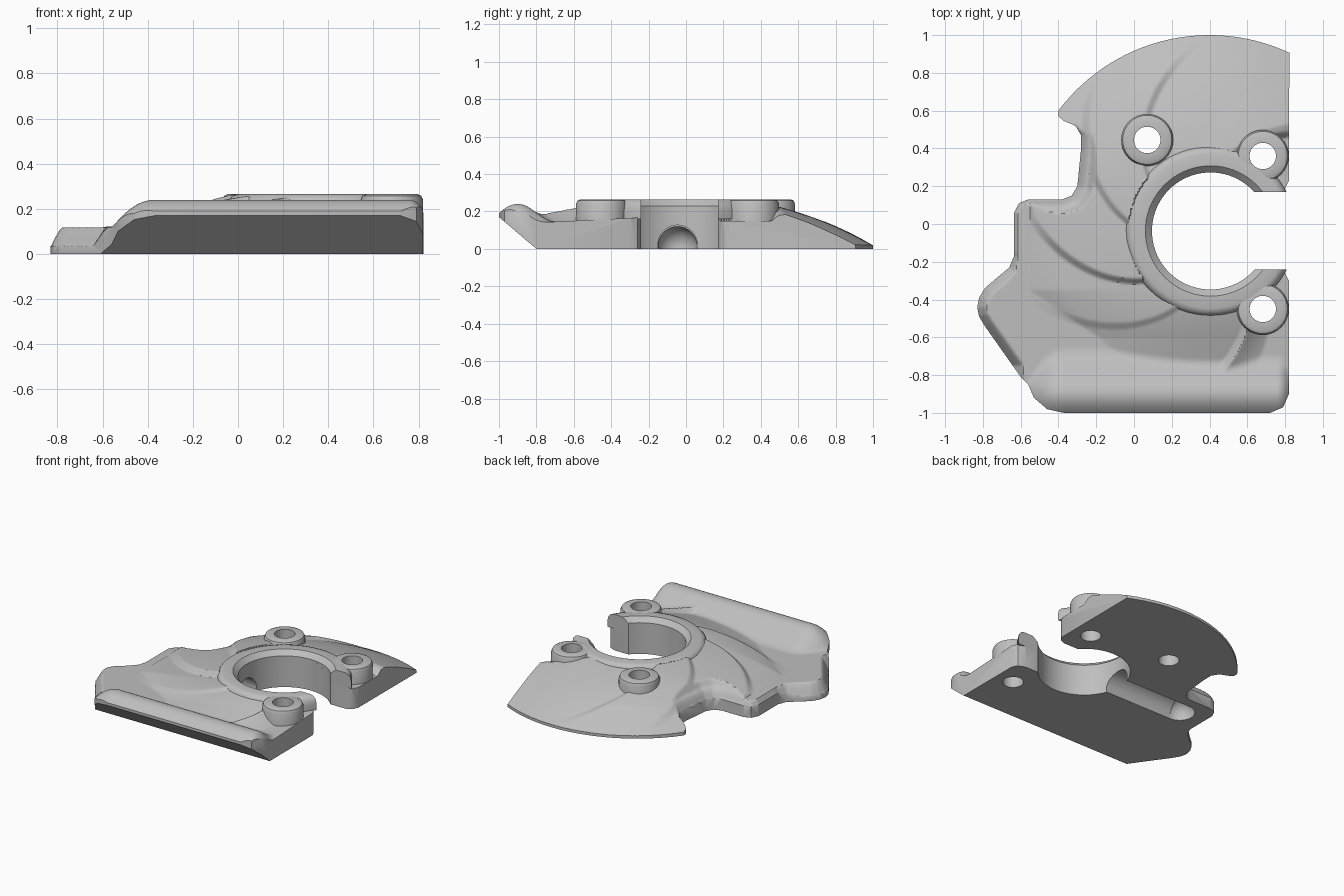
import bpy, bmesh, math
from mathutils import Vector, Matrix

cube = bpy.data.objects.get("Cube")
if cube:
    bpy.data.objects.remove(cube, do_unlink=True)

grey = bpy.data.materials.new("plain_grey")
grey.use_nodes = True
grey.diffuse_color = (0.52, 0.52, 0.52, 1)
grey.node_tree.nodes["Principled BSDF"].inputs["Base Color"].default_value = (0.52, 0.52, 0.52, 1)

HUB = Vector((0.405, -0.037))
BOSSES = [(0.07, 0.445), (0.682, 0.36), (0.682, -0.45)]


def make(name, bm):
    bmesh.ops.recalc_face_normals(bm, faces=bm.faces)
    mesh = bpy.data.meshes.new(name)
    bm.to_mesh(mesh)
    bm.free()
    mesh.materials.append(grey)
    ob = bpy.data.objects.new(name, mesh)
    bpy.context.collection.objects.link(ob)
    return ob


def prism(name, points, offset):
    """Extrude a closed polygon of 3D points along an offset."""
    bm = bmesh.new()
    face = bm.faces.new([bm.verts.new(p) for p in points])
    ext = bmesh.ops.extrude_face_region(bm, geom=[face], use_keep_orig=True)
    bmesh.ops.translate(bm, vec=offset, verts=[v for v in ext["geom"] if isinstance(v, bmesh.types.BMVert)])
    return make(name, bm)


def lathe(name, profile, centre, steps):
    """Revolve a closed (radius, height) profile about a vertical axis."""
    bm = bmesh.new()
    rings = []
    for i in range(steps):
        a = math.tau * i / steps
        rings.append([bm.verts.new((centre[0] + r * math.cos(a), centre[1] + r * math.sin(a), z)) for r, z in profile])
    n = len(profile)
    for i in range(steps):
        p, q = rings[i], rings[(i + 1) % steps]
        for j in range(n):
            k = (j + 1) % n
            bm.faces.new((p[j], q[j], q[k], p[k]))
    return make(name, bm)


def cylinder(name, radius, depth, matrix):
    bm = bmesh.new()
    bmesh.ops.create_cone(bm, cap_ends=True, segments=40, radius1=radius, radius2=radius, depth=depth, matrix=matrix)
    return make(name, bm)


def boolean(ob, other, operation="DIFFERENCE"):
    mod = ob.modifiers.new("cut", "BOOLEAN")
    mod.operation, mod.object, mod.solver = operation, other, "MANIFOLD"
    bpy.context.view_layer.objects.active = ob
    bpy.ops.object.modifier_apply(modifier=mod.name)
    bpy.data.objects.remove(other, do_unlink=True)


def drill(ob):
    for x, y in BOSSES:
        boolean(ob, cylinder("drill", 0.07, 2, Matrix.Translation((x, y, 0))))


def finish(ob, angle):
    bpy.ops.object.select_all(action="DESELECT")
    ob.select_set(True)
    bpy.context.view_layer.objects.active = ob
    bpy.ops.object.shade_smooth_by_angle(angle=math.radians(angle))


# Plate outline: rounded back blade, notched left side, straight front, hub opening
def arc(cx, cy, r, a0, a1, n):
    angles = [math.radians(a0 + (a1 - a0) * i / n) for i in range(n + 1)]
    return [(cx + r * math.cos(a), cy + r * math.sin(a)) for a in angles]


left_side = [(-.4, .6), (-.4, .57), (-.37, .545), (-.31, .52), (-.28, .47), (-.28, .4), (-.3, .2),
             (-.33, .15), (-.38, .13), (-.56, .13), (-.61, .11), (-.635, .06), (-.635, -.17),
             (-.66, -.23), (-.72, -.28), (-.79, -.34), (-.82, -.39), (-.83, -.44), (-.82, -.49),
             (-.79, -.54), (-.6, -.81), (-.56, -.85)]
front_side = [(-.53, -.92), (-.46, -.98), (-.37, -1), (.72, -1), (.79, -.97), (.82, -.9),
              (.82, -.3), (.8, -.26), (.75, -.24)]
outline = (arc(.4, 0, 1, 65, 142, 40) + left_side + front_side
           + arc(HUB.x, HUB.y, .31, -41, -318, 60) + [(.76, .17), (.8, .19), (.82, .23)])

# Spiral vane edges: angle, offset just before it, offset just after it
VANES = [(70, 0, .015), (99, .005, .005), (136, 0, .025), (171, .025, 0), (214, .02, -.01),
         (244, .012, 0), (295, 0, 0)]
STEP = 4
EDGES = [(Vector(a), Vector(b)) for a, b in zip(left_side, left_side[1:])]


def clamp(t):
    return max(0, min(1, t))


def mix(a, b, t):
    return a + (b - a) * clamp(t)


def side_distance(p):
    """Distance inward from the left side, zero outside it."""
    best, inside = 9, True
    for a, b in EDGES:
        e, d = b - a, p - a
        dist = (d - clamp(d.dot(e) / e.length_squared) * e).length
        if dist < best:
            best, inside = dist, e.x * d.y - e.y * d.x > 0
    return best if inside else 0


def vane_offset(u):
    for (a, before, start), (b, end, after) in zip(VANES, VANES[1:]):
        if a <= u < a + STEP:
            return mix(before, start, (u - a) / STEP)
        if a <= u < b:
            return mix(start, end, (u - a - STEP) / (b - a - STEP))
    return 0


# Surface of the plate: sloping cone with stepped spiral vanes and a front ridge
def height(x, y):
    d = Vector((x, y)) - HUB
    r = d.length
    q = r - 0.45
    u = math.degrees(math.atan2(d.y, d.x)) % 360 + 80 * q
    t = clamp((y - 0.1) / 0.4)
    t *= t * (3 - 2 * t)
    front = mix(0.21, 0.32, (-0.35 - y) / 0.25)
    z = 0.235 - t * (0.18 * q + 0.32 * q * q) - (1 - t) * front * q
    if y < 0.2:
        z = max(z, 0.118)
    z += vane_offset(u) * clamp((1.03 - r) / 0.2)
    # Tilted fin beside the front boss, and the low floor at the right
    fin, floor = VANES[-1][0], 0.165 + 0.05 * (y + 0.3)
    if u >= fin:
        crest = max(z, 0.25 - 0.23 * q)
        z = mix(z, crest, (u - fin) / STEP) if u < fin + STEP else mix(crest, floor, (u - fin - STEP) / 14)
    elif u < VANES[0][0]:
        z = mix(z, min(z, 0.15), (VANES[0][0] - u) / STEP)
    if r < 0.43:
        z = min(max(z, 0.2), 0.23)
    # Rounded front ridge, blended into the plate
    ridge = 0.24 - 5 * (y + 0.9) ** 2 if y < -0.83 else 0.2155 - 0.7 * (y + 0.83)
    if x < -0.37:
        ridge -= 3.5 * (x + 0.37) ** 2
    if x > 0.76:
        ridge -= 12 * (x - 0.76) ** 2
    z = min(z, 0.122 + 1.2 * max(0, x + 0.55))
    blend = max(0.03 - abs(z - ridge), 0)
    z = max(z, ridge) + blend * blend / 0.12
    # Rim along the left side: tight at the notch, broad round the front lobe
    if x < -0.1:
        lobe = (-0.15 - y) / 0.15
        s = side_distance(Vector((x, y))) / mix(0.055, 0.1, lobe)
        rim = 0.15 - mix(0.07, 0.12, lobe) * (1 - clamp(s)) ** 2 + 0.08 * max(0, s - 1)
        z = min(z, rim + max(0, -0.75 - y))
    return max(z, 0.02)


bm = bmesh.new()
bmesh.ops.create_grid(bm, x_segments=190, y_segments=228, size=1,
                      matrix=Matrix.Diagonal((0.87, 1.04, 1, 1)))
top = list(bm.verts)
ext = bmesh.ops.extrude_face_region(bm, geom=list(bm.faces), use_keep_orig=True)
for v in ext["geom"]:
    if isinstance(v, bmesh.types.BMVert):
        v.co.z = -0.1
for v in top:
    v.co.z = height(v.co.x, v.co.y)
surface = make("surface_cutter", bm)

plate = prism("plate", [(x, y, 0) for x, y in outline], (0, 0, 0.4))
boolean(plate, surface, "INTERSECT")

# Underside: front chamfer and round-ended channel
boolean(plate, prism("chamfer", [(-1, -.68, -.102), (-1, -1.12, .272), (-1, -1.2, -.102)], (2, 0, 0)))
boolean(plate, cylinder("channel", 0.105, 0.7, Matrix.Translation((-0.09, -0.045, 0.022))
                        @ Matrix.Rotation(math.pi / 2, 4, "Y")))
bm = bmesh.new()
bmesh.ops.create_uvsphere(bm, u_segments=32, v_segments=16, radius=0.104,
                          matrix=Matrix.Translation((-0.437, -0.045, 0.015)))
boolean(plate, make("channel_end", bm))
drill(plate)
finish(plate, 38)

# Raised collar round the hub opening
collar = lathe("hub_collar", [(.31, .16), (.31, .23), (.345, .265), (.41, .265), (.43, .258),
                              (.446, .24), (.453, .21), (.453, .16)], HUB, 72)
boolean(collar, prism("gap", [(.45, -.24, -1), (1.2, -.24, -1), (1.2, .17, -1), (.45, .17, -1)], (0, 0, 2)))
drill(collar)
finish(collar, 32)

# Screw bosses
for i, centre in enumerate(BOSSES):
    boss = lathe("screw_boss_%d" % (i + 1), [(.07, .1), (.07, .265), (.115, .265), (.13, .258),
                                             (.138, .24), (.138, .1)], centre, 40)
    finish(boss, 40)
